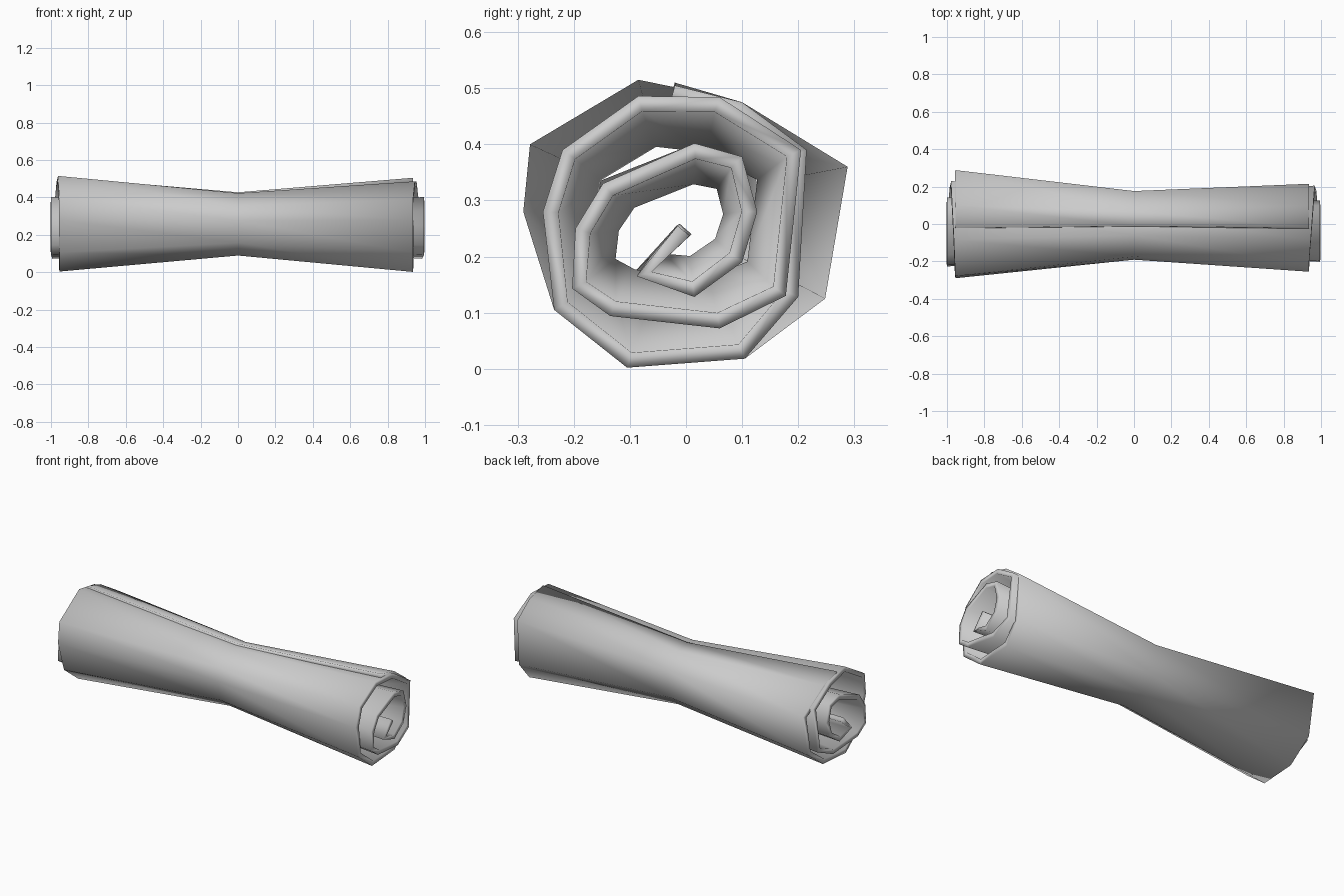
import bpy, bmesh

if "Cube" in bpy.data.objects:
    bpy.data.objects.remove(bpy.data.objects["Cube"])

# Spiral section (y, z) of the right end, from outer flap to core
spiral = [(-.02, .505), (.10, .475), (.215, .39), (.20, .128), (.105, .018),
          (-.105, .002), (-.235, .105), (-.255, .28), (-.22, .39), (-.085, .486),
          (.06, .484), (.205, .39), (.178, .13), (.06, .072), (-.135, .094),
          (-.203, .143), (-.197, .25), (-.148, .33), (.015, .402), (.10, .378),
          (.127, .28), (.10, .19), (.015, .128), (-.088, .165), (-.015, .255)]
# The left end flares wider on its outer turn
left_outer = [(-.02, .51), (.10, .475), (.288, .36), (.248, .125), (.105, .018),
              (-.105, .004), (-.235, .105), (-.29, .28), (-.278, .40), (-.085, .515)]
CZ = .265


def end_x(i, outer, inner):
    t = min(max((i - 8) / 6, 0), 1)
    return outer + (inner - outer) * t


# Three matching sections: right end, pinched waist, left end
left = left_outer + [(y * 1.12, z) for y, z in spiral[len(left_outer):]]
waist = [((a[0] + b[0]) * .35 if i else -.01, CZ + ((a[1] + b[1]) / 2 - CZ) * .67)
         for i, (a, b) in enumerate(zip(spiral, left))]

bm = bmesh.new()
rows = [
    [bm.verts.new((end_x(i, .935, .995), y, z)) for i, (y, z) in enumerate(spiral)],
    [bm.verts.new((0, y, z)) for y, z in waist],
    [bm.verts.new((end_x(i, -.955, -1), y, z)) for i, (y, z) in enumerate(left)],
]
for a, b in zip(rows, rows[1:]):
    for i in range(len(spiral) - 1):
        f = bm.faces.new((a[i], a[i + 1], b[i + 1], b[i]))
        f.smooth = True
mesh = bpy.data.meshes.new("rolled_sheet")
bm.to_mesh(mesh)
bm.free()
sheet = bpy.data.objects.new("rolled_sheet", mesh)
bpy.context.collection.objects.link(sheet)

# Sheet thickness, growing inward
thick = sheet.modifiers.new("thickness", 'SOLIDIFY')
thick.thickness = .028
thick.offset = -1
